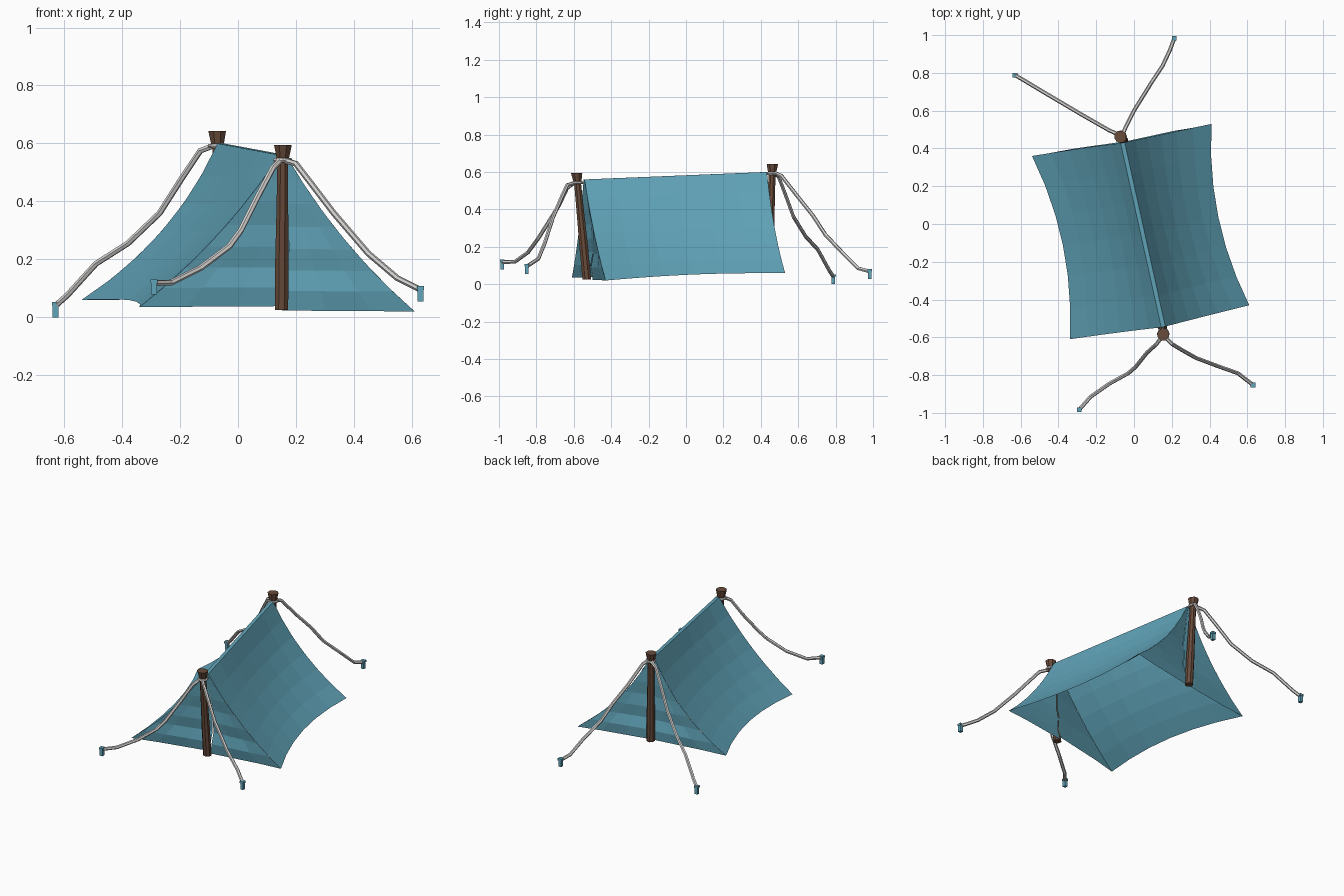
import bpy, bmesh, math
from mathutils import Vector as V

if "Cube" in bpy.data.objects:
    bpy.data.objects.remove(bpy.data.objects["Cube"])


def mat(name, c):
    m = bpy.data.materials.new(name)
    m.diffuse_color = (*c, 1)
    m.use_nodes = True
    m.node_tree.nodes["Principled BSDF"].inputs["Base Color"].default_value = m.diffuse_color
    return m


TEAL = mat("teal canvas", (0.12, 0.375, 0.49))
BROWN = mat("brown wood", (0.14, 0.072, 0.044))
ROPE = mat("pale rope", (0.66, 0.65, 0.64))


def make(name, verts, faces, m):
    me = bpy.data.meshes.new(name)
    me.from_pydata([tuple(v) for v in verts], [], faces)
    me.materials.append(m)
    ob = bpy.data.objects.new(name, me)
    bpy.context.collection.objects.link(ob)
    bm = bmesh.new()
    bm.from_mesh(me)
    bmesh.ops.recalc_face_normals(bm, faces=bm.faces)
    bm.to_mesh(me)
    bm.free()
    return ob


def sheet(name, rows, m=TEAL):
    """Surface through rows of points of equal length."""
    n = len(rows[0])
    faces = [(i * n + j, i * n + j + 1, (i + 1) * n + j + 1, (i + 1) * n + j)
             for i in range(len(rows) - 1) for j in range(n - 1)]
    return make(name, [p for r in rows for p in r], faces, m)


def column(name, rings, m, sides=8):
    """Lofted post: rings of (centre, radius)."""
    vs = [V(c) + V((r * math.cos(2 * math.pi * (k + .5) / sides),
                    r * math.sin(2 * math.pi * (k + .5) / sides), 0))
          for c, r in rings for k in range(sides)]
    fs = [(i * sides + k, i * sides + (k + 1) % sides,
           (i + 1) * sides + (k + 1) % sides, (i + 1) * sides + k)
          for i in range(len(rings) - 1) for k in range(sides)]
    fs += [tuple(range(sides)), tuple(range((len(rings) - 1) * sides, len(rings) * sides))]
    return make(name, vs, fs, m)


def rope(name, pts, r=0.0105, cyclic=False):
    cu = bpy.data.curves.new(name, 'CURVE')
    cu.dimensions = '3D'
    cu.bevel_depth = r
    cu.bevel_resolution = 1
    cu.use_fill_caps = True
    cu.materials.append(ROPE)
    sp = cu.splines.new('POLY')
    sp.points.add(len(pts) - 1)
    for p, c in zip(sp.points, pts):
        p.co = (*c, 1)
    sp.use_cyclic_u = cyclic
    ob = bpy.data.objects.new(name, cu)
    bpy.context.collection.objects.link(ob)
    bpy.ops.object.select_all(action='DESELECT')
    ob.select_set(True)
    bpy.context.view_layer.objects.active = ob
    bpy.ops.object.convert(target='MESH')
    for p in bpy.context.object.data.polygons:
        p.use_smooth = False


# Canvas slopes: sagging inward between ridge and corners
ridge_f, ridge_b = V((0.155, -0.545, 0.56)), V((-0.06, 0.43, 0.60))
right = V((0.976, 0.215, 0))          # across the tent
corners = {1: (V((0.61, -0.43, 0.02)), V((0.41, 0.53, 0.06))),
           -1: (V((-0.34, -0.61, 0.035)), V((-0.54, 0.36, 0.06)))}


def slope_point(side, u, v):
    cf, cb = corners[side]
    top = ridge_f.lerp(ridge_b, u) + right * side * 0.011
    p = top.lerp(cf.lerp(cb, u), v)
    sag = (0.032 + (0.016 if side > 0 else 0.026) * u) * 4 * v * (1 - v)   # droop
    bow = 0.065 * 4 * u * (1 - u) * v                                      # hem pulled in
    p -= right * side * (sag * 0.75 + bow)
    p.z += -sag * 0.55 + 0.012 * math.sin(math.pi * u) * v
    return p


for side, label in ((1, "right"), (-1, "left")):
    sheet(label + "_canvas_slope",
          [[slope_point(side, i / 6, j / 6) for j in range(7)] for i in range(7)])
sheet("ridge_strip", [[slope_point(s, u, 0) for s in (-1, 1)] for u in (0, 1)])

# End flaps: rippled panels from the slope edges to a middle slit
for u, label, inward in ((0, "front", 1), (1, "back", -1)):
    ridge = ridge_f if u == 0 else ridge_b
    axis = (ridge_b - ridge_f).normalized() * inward
    for side, s_name in ((1, "right"), (-1, "left")):
        rows = []
        for j in range(8):
            v = j / 7
            edge = slope_point(side, u, v)
            hem = corners[1][u].lerp(corners[-1][u], 0.5)
            mid = ridge.lerp(hem, v) + axis * 0.02 * math.sin(v * 2.6)
            mid += right * (0.035 * math.sin(v * 2.6) + side * 0.003 * v)
            mid.z = edge.z + 0.003 * v
            ripple = (0.007 if j % 2 else -0.007) * v
            rows.append([edge.lerp(mid, t) + axis * ripple * min(1, t * 3)
                         for t in (0, .33, .67, 1)])
        sheet(f"{label}_{s_name}_flap", rows)


# Poles with a narrow neck and flared head
def pole(name, foot, head):
    foot, head = V(foot), V(head)
    prof = [(0, .025), (.3, .025), (.6, .022), (.905, .02), (.925, .024), (1, .033)]
    column(name, [(foot.lerp(head, t), r) for t, r in prof], BROWN)


pole("front_pole", (0.15, -0.53, 0.025), (0.155, -0.585, 0.595))
pole("back_pole", (-0.055, 0.442, 0.06), (-0.072, 0.462, 0.643))

# Rope loops around the pole necks
for name, c in (("front_rope_loop", (0.155, -0.582, 0.542)), ("back_rope_loop", (-0.07, 0.462, 0.592))):
    rope(name, [(c[0] + .026 * math.cos(a * math.pi / 4), c[1] + .026 * math.sin(a * math.pi / 4), c[2])
                for a in range(8)], 0.008, True)

# Guy ropes and their pegs
guys = {
    "front_right": [(.165, -.60, .54), (.20, -.635, .53), (.25, -.665, .465), (.33, -.71, .36),
                    (.45, -.755, .22), (.55, -.79, .135), (.63, -.852, .095)],
    "front_left": [(.145, -.60, .54), (.12, -.635, .515), (.07, -.68, .42), (.01, -.755, .30),
                   (-.03, -.79, .245), (-.13, -.845, .17), (-.23, -.915, .12), (-.29, -.983, .118)],
    "back_left": [(-.085, .475, .592), (-.13, .495, .575), (-.20, .535, .47), (-.27, .575, .36),
                  (-.38, .64, .255), (-.49, .705, .185), (-.59, .765, .075), (-.63, .788, .04)],
    "back_right": [(-.06, .475, .595), (-.045, .51, .58), (0, .60, .465), (.05, .68, .365),
                   (.09, .745, .265), (.15, .835, .17), (.19, .92, .085), (.213, .983, .068)],
}
for name, pts in guys.items():
    rope(name + "_guy_rope", pts)
    x, y, z = pts[-1]
    column(name + "_peg", [((x, y, z - .04), .014), ((x, y, z), .014),
                           ((x, y, z), .018), ((x, y, z + .013), .018)], TEAL, 4)
